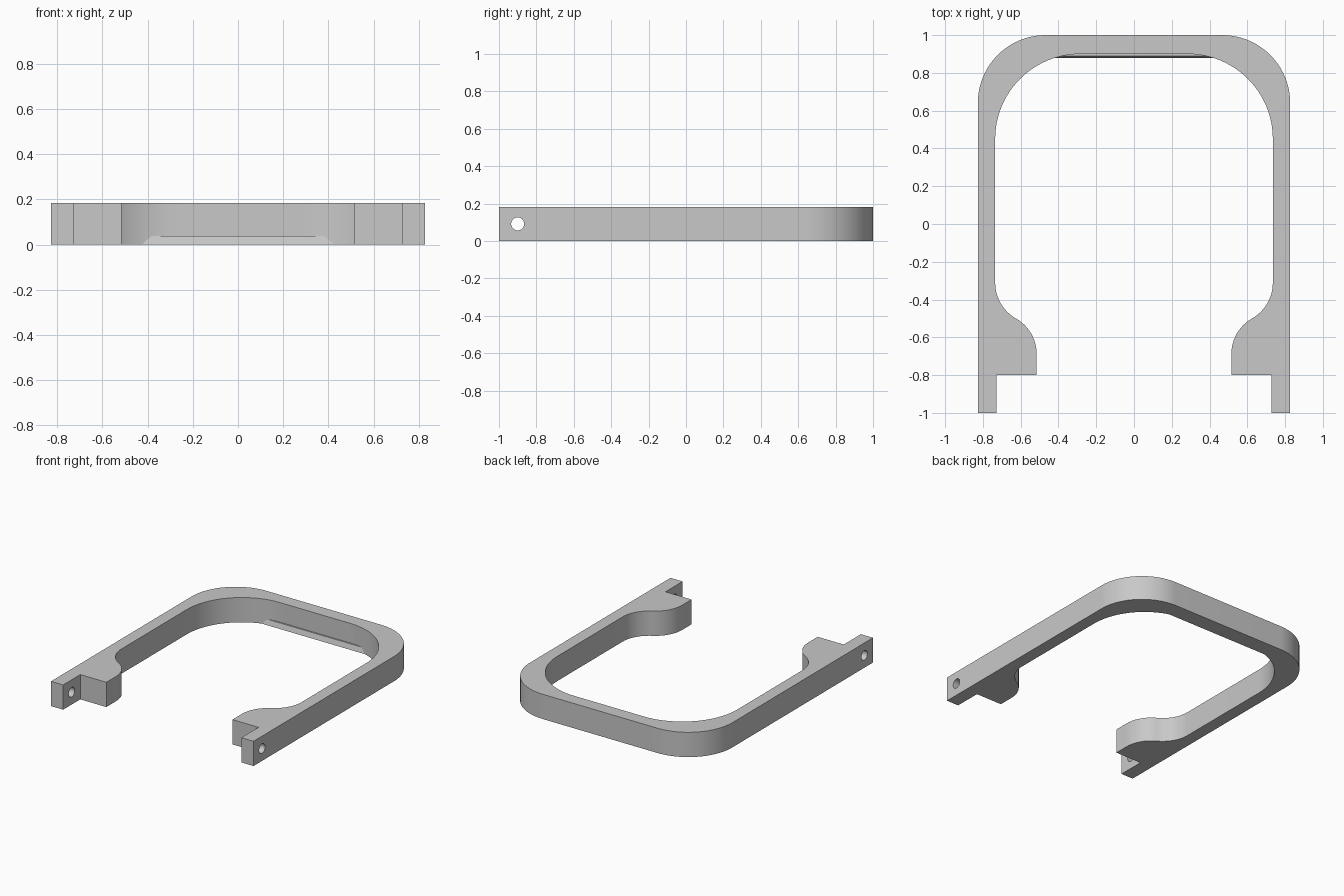
import bpy, bmesh
from math import sin, cos, radians

if "Cube" in bpy.data.objects:
    bpy.data.objects.remove(bpy.data.objects["Cube"], do_unlink=True)

HEIGHT = 0.183

grey = bpy.data.materials.new("plain_grey")
grey.use_nodes = True
colour = (0.58, 0.58, 0.58, 1)
grey.diffuse_color = colour
grey.node_tree.nodes["Principled BSDF"].inputs["Base Color"].default_value = colour


def arc(cx, cy, r, start, end, n):
    angles = [radians(start + (end - start) * i / n) for i in range(n + 1)]
    return [(cx + r * cos(a), cy + r * sin(a)) for a in angles]


def prism(name, points, offset):
    """Extrude a closed 3D outline by an offset vector."""
    bm = bmesh.new()
    face = bm.faces.new([bm.verts.new(p) for p in points])
    grown = bmesh.ops.extrude_face_region(bm, geom=[face])
    verts = [v for v in grown["geom"] if isinstance(v, bmesh.types.BMVert)]
    bmesh.ops.translate(bm, verts=verts, vec=offset)
    bmesh.ops.recalc_face_normals(bm, faces=bm.faces)
    mesh = bpy.data.meshes.new(name)
    bm.to_mesh(mesh)
    bm.free()
    mesh.materials.append(grey)
    obj = bpy.data.objects.new(name, mesh)
    bpy.context.collection.objects.link(obj)
    return obj


def smooth(obj):
    bpy.ops.object.select_all(action='DESELECT')
    obj.select_set(True)
    bpy.context.view_layer.objects.active = obj
    bpy.ops.object.shade_smooth_by_angle(angle=radians(30))


# Half outline of the frame: inner edge from the back, round the foot, up the outer edge
half = arc(0.285, 0.45, 0.45, 90, 0, 24)
half += arc(0.515, -0.31, 0.22, 0, -60, 12)
half += arc(0.735, -0.69, 0.22, 120, 180, 12)[1:]
half += [(0.515, -0.8), (0.728, -0.8), (0.728, -1), (0.827, -1)]
half += arc(0.467, 0.64, 0.36, 0, 90, 24)
outline = half + [(-x, y) for x, y in reversed(half)]
frame = prism("frame", [(x, y, 0) for x, y in outline], (0, 0, HEIGHT))

# Pivot hole through both arm ends
cutter = prism("hole_cutter",
               [(-1, y, z) for y, z in arc(-0.9, HEIGHT / 2, 0.035, 0, 345, 23)],
               (2, 0, 0))
cutter.hide_render = True
cutter.hide_viewport = True
holes = frame.modifiers.new("pivot_holes", 'BOOLEAN')
holes.operation = 'DIFFERENCE'
holes.solver = 'EXACT'
holes.object = cutter
bpy.context.view_layer.update()
done = bpy.data.meshes.new_from_object(
    frame.evaluated_get(bpy.context.evaluated_depsgraph_get()))
frame.modifiers.clear()
frame.data = done
bpy.data.objects.remove(cutter, do_unlink=True)
smooth(frame)

# Low catch lip along the inside of the back bar, with rounded upper ends
side = [(0.425, 0)] + arc(0.395, 0.008, 0.03, 0, 90, 6)
shape = side + [(-x, z) for x, z in reversed(side)]
lip = prism("catch_lip", [(x, 0.878 + 0.3 * z, z) for x, z in shape], (0, 0.06, 0))
smooth(lip)
